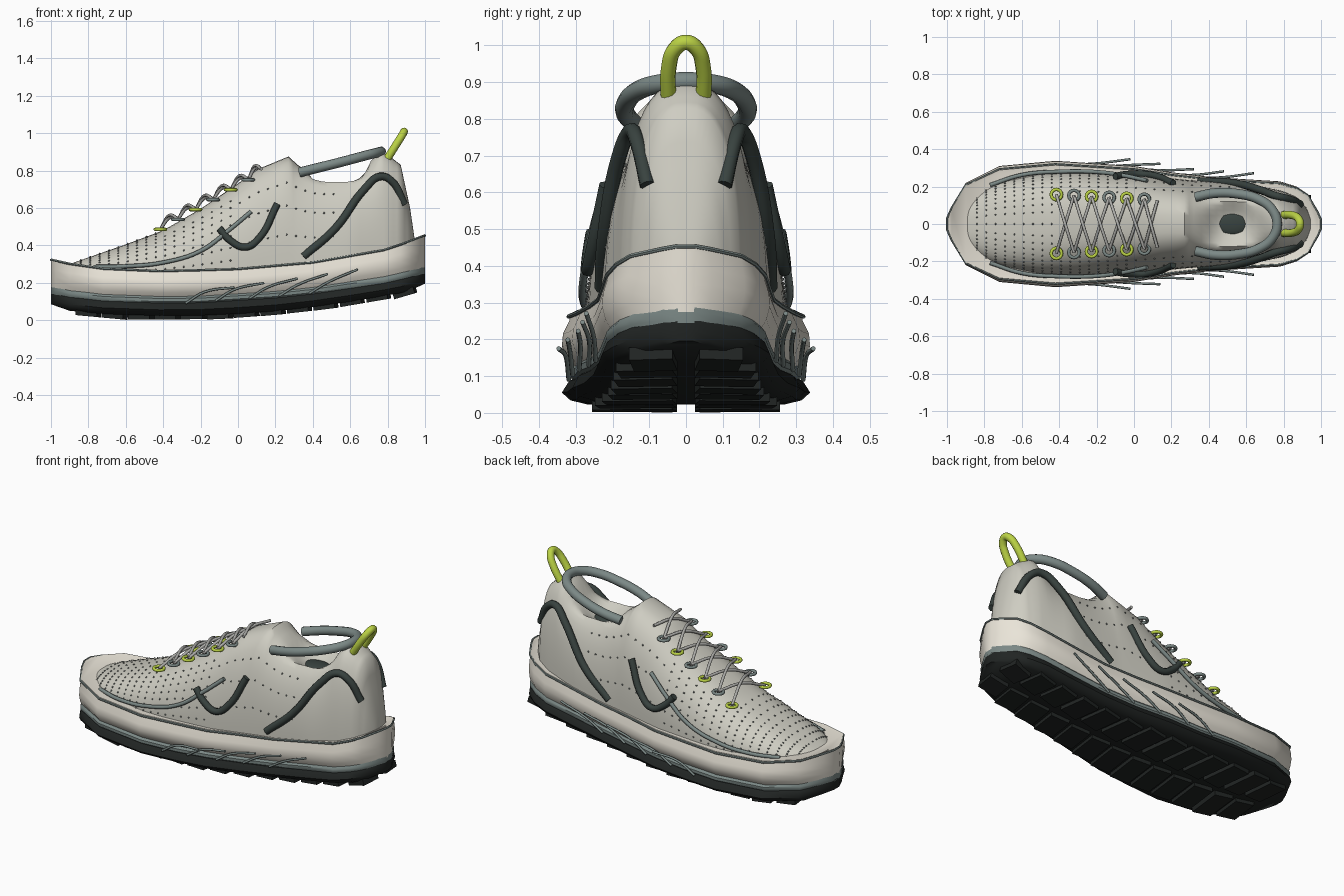
import bpy, bmesh, math
from mathutils import Vector, Matrix

if "Cube" in bpy.data.objects:
    bpy.data.objects.remove(bpy.data.objects["Cube"])


def mat(name, rgb):
    m = bpy.data.materials.new(name)
    m.diffuse_color = (*rgb, 1)
    m.use_nodes = True
    m.node_tree.nodes["Principled BSDF"].inputs["Base Color"].default_value = m.diffuse_color
    return m


KNIT = mat("knit", (.62, .61, .54))
CREAM = mat("cream", (.82, .78, .69))
PLATE = mat("grey_green", (.2, .25, .24))
DARK = mat("dark_green", (.04, .055, .05))
RUBBER = mat("rubber", (.015, .018, .017))
LIME = mat("lime", (.5, .65, .06))
LACE = mat("lace", (.42, .42, .4))
DOT = mat("dot", (.2, .22, .21))


def lin(table, x):
    """Linear interpolation in a list of (x, value)."""
    if x <= table[0][0]:
        return table[0][1]
    for (a, u), (b, v) in zip(table, table[1:]):
        if x <= b:
            return u + (v - u) * (x - a) / (b - a)
    return table[-1][1]


def finish(name, bm, material, smooth=40):
    bmesh.ops.recalc_face_normals(bm, faces=bm.faces)
    me = bpy.data.meshes.new(name)
    bm.to_mesh(me)
    bm.free()
    ob = bpy.data.objects.new(name, me)
    bpy.context.collection.objects.link(ob)
    me.materials.append(material)
    if smooth:
        for o in bpy.context.selected_objects:
            o.select_set(False)
        ob.select_set(True)
        bpy.context.view_layer.objects.active = ob
        bpy.ops.object.shade_smooth_by_angle(angle=math.radians(smooth))
    return ob


def skin(name, rings, material, smooth=40):
    """Closed rings of points joined lengthwise and capped."""
    bm = bmesh.new()
    vs = [[bm.verts.new(p) for p in r] for r in rings]
    n = len(vs[0])
    for a, b in zip(vs, vs[1:]):
        for i in range(n):
            bm.faces.new((a[i], a[(i + 1) % n], b[(i + 1) % n], b[i]))
    bm.faces.new(vs[0])
    bm.faces.new(vs[-1][::-1])
    return finish(name, bm, material, smooth)


def tube(name, pts, r, material, closed=False, curved=True, sides=2):
    cu = bpy.data.curves.new(name, 'CURVE')
    cu.dimensions = '3D'
    cu.bevel_depth, cu.bevel_resolution = r, sides
    cu.use_fill_caps = True
    cu.resolution_u = 6
    if curved:
        s = cu.splines.new('BEZIER')
        s.bezier_points.add(len(pts) - 1)
        for b, p in zip(s.bezier_points, pts):
            b.co = p
            b.handle_left_type = b.handle_right_type = 'AUTO'
    else:
        s = cu.splines.new('POLY')
        s.points.add(len(pts) - 1)
        for b, p in zip(s.points, pts):
            b.co = (*p, 1)
    s.use_cyclic_u = closed
    tmp = bpy.data.objects.new(name + "_path", cu)
    bpy.context.collection.objects.link(tmp)
    bpy.context.view_layer.update()
    me = bpy.data.meshes.new_from_object(tmp.evaluated_get(bpy.context.evaluated_depsgraph_get()))
    bpy.data.objects.remove(tmp)
    bm = bmesh.new()
    bm.from_mesh(me)
    return finish(name, bm, material, 50)


def pair(name, pts, r, material):
    for side, sg in (("right", -1), ("left", 1)):
        tube(f"{name}_{side}", [(x, sg * y, z) for x, y, z in pts], r, material)


# Sole outline and heights along the length
STATIONS = [-1, -.975, -.9, -.72, -.42, -.2, 0, .2, .4, .6, .78, .87, .93, .98, 1]
WIDTH = [(-1, .03), (-.975, .09), (-.9, .22), (-.72, .31), (-.42, .338), (0, .31), (.3, .26),
         (.5, .245), (.78, .228), (.87, .2), (.93, .16), (.98, .07), (1, .025)]
TOP = [(-1, .33), (-.8, .285), (-.4, .268), (0, .28), (.4, .315), (.8, .385), (1, .46)]
MID = [(-1, .165), (-.8, .13), (-.3, .112), (.3, .15), (.8, .225), (1, .275)]
LOW = [(-1, .085), (-.9, .05), (-.6, .022), (-.1, .026), (.2, .048), (.5, .082), (.9, .15), (1, .195)]


def sole(name, lo, hi, section, material):
    rings = []
    for x in STATIONS:
        w = lin(WIDTH, x)
        a, b = lo(x), hi(x)
        half = [(w * u, a + (b - a) * v) for u, v in section]
        rings.append([(x, y, z) for y, z in half] + [(x, -y, z) for y, z in reversed(half)])
    return skin(name, rings, material)


sole("midsole", lambda x: lin(MID, x), lambda x: lin(TOP, x),
     [(.88, 0), (.96, .2), (1, .42), (.99, .65), (.94, .88), (.93, 1), (.86, .98)], CREAM)
sole("midsole_plate", lambda x: lin(MID, x) - .03, lambda x: lin(MID, x) + .012,
     [(.9, 0), (.945, .3), (.945, .7), (.9, 1)], PLATE)
sole("outsole", lambda x: lin(LOW, x), lambda x: lin(MID, x) - .022,
     [(.8, 0), (.93, .15), (1, .45), (.94, .9), (.9, 1)], RUBBER)

# Piping around the top edge of the midsole
edge = [(x, .945 * lin(WIDTH, x), lin(TOP, x) - .007) for x in STATIONS]
tube("midsole_rim", edge + [(x, -y, z) for x, y, z in reversed(edge)], .006, PLATE, True, False, 1)

# Shallow tread lugs in two columns, following the sole's rocker
bm = bmesh.new()
for i in range(13):
    x = -.8 + i * .141
    slope = math.atan2(lin(LOW, x + .06) - lin(LOW, x - .06), .12)
    out = min(.25, lin(WIDTH, x) * .8)
    for sg in (-1, 1):
        m = (Matrix.Translation((x, sg * (.03 + out) / 2, lin(LOW, x) - .002))
             @ Matrix.Rotation(-slope, 4, 'Y') @ Matrix.Rotation(sg * .12, 4, 'Z')
             @ Matrix.Diagonal((.115, out - .03, .036, 1)))
        bmesh.ops.create_cube(bm, size=1, matrix=m)
for v in bm.verts:
    v.co.z = max(v.co.z, 0)
finish("tread_lugs", bm, RUBBER, 0)

# Upper: arched sections with a dip for the foot opening
UW = [(-.94, .03), (-.9, .11), (-.8, .19), (-.7, .23), (-.5, .268), (-.3, .277), (0, .265),
      (.3, .235), (.6, .22), (.8, .175), (.87, .145), (.92, .09), (.945, .03)]
UT = [(-.94, .28), (-.9, .30), (-.8, .335), (-.6, .405), (-.4, .48), (-.2, .595), (0, .73), (.1, .805),
      (.27, .875), (.32, .83), (.4, .795), (.48, .782), (.6, .785), (.68, .82), (.76, .9), (.8, .885),
      (.87, .83), (.92, .6), (.945, .43)]


def upper_point(x, t):
    c, s = math.cos(t), max(math.sin(t), 0)
    w, base = lin(UW, x), lin(TOP, x) - .04
    h = max(lin(UT, x) - base, .02)
    y = w * math.copysign(abs(c) ** .75, c)
    dip = .1 * max(0, 1 - ((x - .53) / .18) ** 2) * max(0, 1 - (y / .12) ** 2)
    return Vector((x, y, base + h * s ** .9 - dip))


xs = [-.94, -.92] + [-.9 + .04 * i for i in range(29)] + \
     [.27, .295, .32, .36, .4, .44, .48, .53, .58, .62, .65, .68, .71, .735, .76, .78, .8, .83, .85,
      .87, .89, .905, .92, .935, .945]
skin("upper", [[upper_point(x, math.pi * k / 28) for k in range(29)] for x in xs], KNIT, 60)

# Dark insole seen through the opening
bm = bmesh.new()
bmesh.ops.create_uvsphere(bm, u_segments=24, v_segments=10, radius=1,
                          matrix=Matrix.Translation((.525, 0, .69)) @ Matrix.Diagonal((.095, .062, .02, 1)))
finish("insole", bm, DARK)

# Knit perforations: dense on the toe, sparse rows on the quarters
bm = bmesh.new()
for i in range(28):
    x = -.84 + i * .05
    for k in range(1, 22):
        t = math.pi * k / 22
        if x > -.42 and 7 < k < 15 or x > 0 and k not in (2, 4, 6, 16, 18, 20):
            continue
        bmesh.ops.create_icosphere(bm, subdivisions=1, radius=.0055,
                                   matrix=Matrix.Translation(upper_point(x, t)))
finish("perforations", bm, DOT)

# Eyelets and crossed laces
EX = [-.415 + .094 * i for i in range(6)] + [.125]
EY = [.157 - .005 * i for i in range(7)]
EZ = [.485 + .053 * i for i in range(7)]
for i in range(6):
    for side, sg in (("right", -1), ("left", 1)):
        ring = [(EX[i] + .028 * math.cos(a), sg * EY[i] + .028 * math.sin(a), EZ[i])
                for a in [math.tau * k / 16 for k in range(16)]]
        tube(f"eyelet_{side}_{i + 1}", ring, .009, PLATE if i % 2 else LIME, True, False)
        mx = (EX[i] + EX[i + 1]) / 2
        tube(f"lace_{side}_{i + 1}",
             [(EX[i], sg * EY[i], EZ[i]), (mx, 0, EZ[i] + (.075 if sg > 0 else .06)),
              (EX[i + 1], -sg * EY[i + 1], EZ[i + 1] + .005)], .0085, LACE)

# Padded collar
half = [(.33, .145, .79), (.43, .165, .815), (.55, .162, .845), (.67, .13, .877), (.74, .075, .895)]
tube("collar", half + [(.765, 0, .902)] + [(x, -y, z) for x, y, z in reversed(half)], .026, PLATE, sides=4)

# Heel pull loop
tube("pull_loop", [(.79, -.048, .85), (.85, -.046, .945), (.878, -.03, .99), (.888, 0, 1.008),
                   (.878, .03, .99), (.85, .046, .945), (.79, .048, .85)], .021, LIME, sides=4)

# Side overlays, heel supports and toe piping
pair("side_overlay", [(-.1, .255, .49), (-.04, .265, .425), (.04, .267, .39), (.11, .257, .435),
                      (.21, .218, .62)], .019, DARK)
pair("heel_support", [(.35, .228, .34), (.52, .22, .49), (.68, .18, .705), (.76, .15, .768),
                      (.82, .135, .745), (.89, .105, .62)], .021, DARK)
pair("toe_piping", [(-.77, .208, .285), (-.6, .262, .288), (-.4, .28, .308), (-.2, .278, .37),
                    (-.05, .258, .48), (.07, .232, .58)], .011, PLATE)

# Swept ribs flaring off the midsole sides
for i, x in enumerate((-.28, -.12, .06, .22, .38)):
    z = .09 + .013 * i
    pair(f"sole_rib_{i + 1}", [(x, lin(WIDTH, x) * .97, z), (x + .1, lin(WIDTH, x + .1) + .004, z + .06),
                               (x + .26, lin(WIDTH, x + .26) + .035, z + .085 + .011 * i)], .0065, PLATE)
